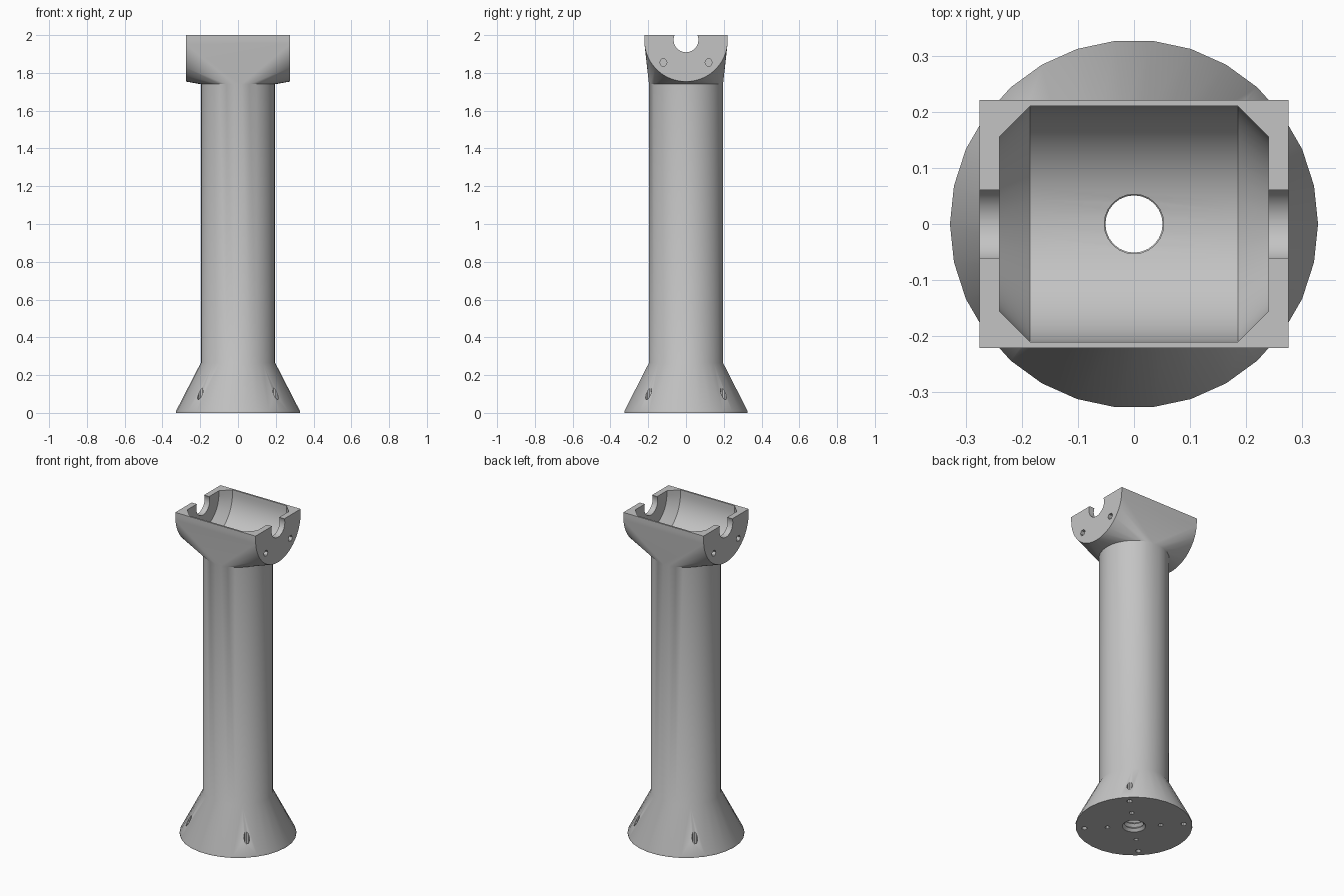
import bpy, bmesh, math
from mathutils import Matrix

AXIS_Z = 1.975      # height of the cradle's horizontal axis
NECK_Z = 1.74       # where the pillar meets the cradle
PILLAR_R = 0.197
SIDES = 30

if "Cube" in bpy.data.objects:
    bpy.data.objects.remove(bpy.data.objects["Cube"], do_unlink=True)

grey = bpy.data.materials.new("plain_grey")
grey.use_nodes = True
grey.diffuse_color = (0.55, 0.55, 0.55, 1)
grey.node_tree.nodes["Principled BSDF"].inputs["Base Color"].default_value = grey.diffuse_color


def make_object(name, bm):
    bmesh.ops.recalc_face_normals(bm, faces=bm.faces)
    mesh = bpy.data.meshes.new(name)
    bm.to_mesh(mesh)
    bm.free()
    mesh.materials.append(grey)
    obj = bpy.data.objects.new(name, mesh)
    bpy.context.collection.objects.link(obj)
    return obj


def lathe(name, profile, sides=SIDES):
    """Solid of revolution about z from (radius, height) pairs."""
    bm = bmesh.new()
    rings = [[bm.verts.new((r * math.cos(math.tau * i / sides),
                            r * math.sin(math.tau * i / sides), z))
              for i in range(sides)] for r, z in profile]
    for low, high in zip(rings, rings[1:]):
        for i in range(sides):
            j = (i + 1) % sides
            bm.faces.new((low[i], low[j], high[j], high[i]))
    bm.faces.new(rings[0])
    bm.faces.new(rings[-1])
    return make_object(name, bm)


def hull(name, points):
    bm = bmesh.new()
    for p in points:
        bm.verts.new(p)
    result = bmesh.ops.convex_hull(bm, input=bm.verts)
    loose = {v for v in result["geom_interior"] if isinstance(v, bmesh.types.BMVert)}
    bmesh.ops.delete(bm, geom=list(loose), context='VERTS')
    bmesh.ops.dissolve_limit(bm, angle_limit=0.001, verts=bm.verts, edges=bm.edges)
    return make_object(name, bm)


def trough(x, radius, top, steps=SIDES):
    """U-shaped section at x: lower half circle with straight sides up to top."""
    arc = [math.pi * (1 + i / steps) for i in range(steps + 1)]
    return ([(x, radius * math.cos(a), AXIS_Z + radius * math.sin(a)) for a in arc]
            + [(x, -radius, top), (x, radius, top)])


def rod(name, location, radius, length, sides, along_x=False):
    bm = bmesh.new()
    turn = Matrix.Rotation(math.pi / 2, 4, 'Y') if along_x else Matrix()
    bmesh.ops.create_cone(bm, cap_ends=True, segments=sides, radius1=radius, radius2=radius,
                          depth=length, matrix=Matrix.Translation(location) @ turn)
    return make_object(name, bm)


def combine(target, other, operation):
    mod = target.modifiers.new(operation.lower(), 'BOOLEAN')
    mod.operation, mod.solver, mod.object = operation, 'EXACT', other
    bpy.context.view_layer.objects.active = target
    bpy.ops.object.modifier_apply(modifier=mod.name)
    bpy.data.objects.remove(other, do_unlink=True)


# Pillar with flared foot
stand = lathe("pillar_stand", [(0.328, 0), (0.328, 0.01), (PILLAR_R, 0.265), (PILLAR_R, 1.75)])

# Cradle head blending from two rounded end plates into the round neck
neck = [(PILLAR_R * math.cos(math.tau * i / SIDES), PILLAR_R * math.sin(math.tau * i / SIDES), NECK_Z)
        for i in range(SIDES)]
head = hull("cradle", trough(-0.275, 0.221, 2) + trough(0.275, 0.221, 2) + neck)
combine(stand, head, 'UNION')

# Cradle pocket with chamfered ends
pocket = hull("pocket", [p for s in (-1, 1) for x, r in ((0.185, 0.21), (0.24, 0.155))
                         for p in trough(s * x, r, 2.1)])
combine(stand, pocket, 'DIFFERENCE')

# Axle notch
combine(stand, rod("notch", (0, 0, AXIS_Z), 0.066, 0.8, 24, True), 'DIFFERENCE')

# Central bore with a thread at the foot
pitch = 0.03
thread = [(0.066 if i % 2 == 0 else 0.051, i * pitch / 2) for i in range(17)]
bore = lathe("bore", [(0.066, -0.05)] + thread + [(0.053, 0.27), (0.053, 1.9)], 24)
combine(stand, bore, 'DIFFERENCE')

# Screw holes in both end plates
for sx in (-1, 1):
    for sy in (-1, 1):
        hole = rod("end_hole", (sx * 0.275, sy * 0.12, 1.855), 0.02, 0.06, 6, True)
        combine(stand, hole, 'DIFFERENCE')

# Screw holes through the flare and blind holes under the foot
for k in range(4):
    a = math.pi / 4 + k * math.pi / 2
    for dist, radius, length in ((0.28, 0.016, 0.6), (0.15, 0.014, 0.2)):
        hole = rod("foot_hole", (dist * math.cos(a), dist * math.sin(a), 0), radius, length, 10)
        combine(stand, hole, 'DIFFERENCE')

bpy.ops.object.select_all(action='DESELECT')
stand.select_set(True)
bpy.context.view_layer.objects.active = stand
bpy.ops.object.shade_smooth_by_angle(angle=math.radians(30))
